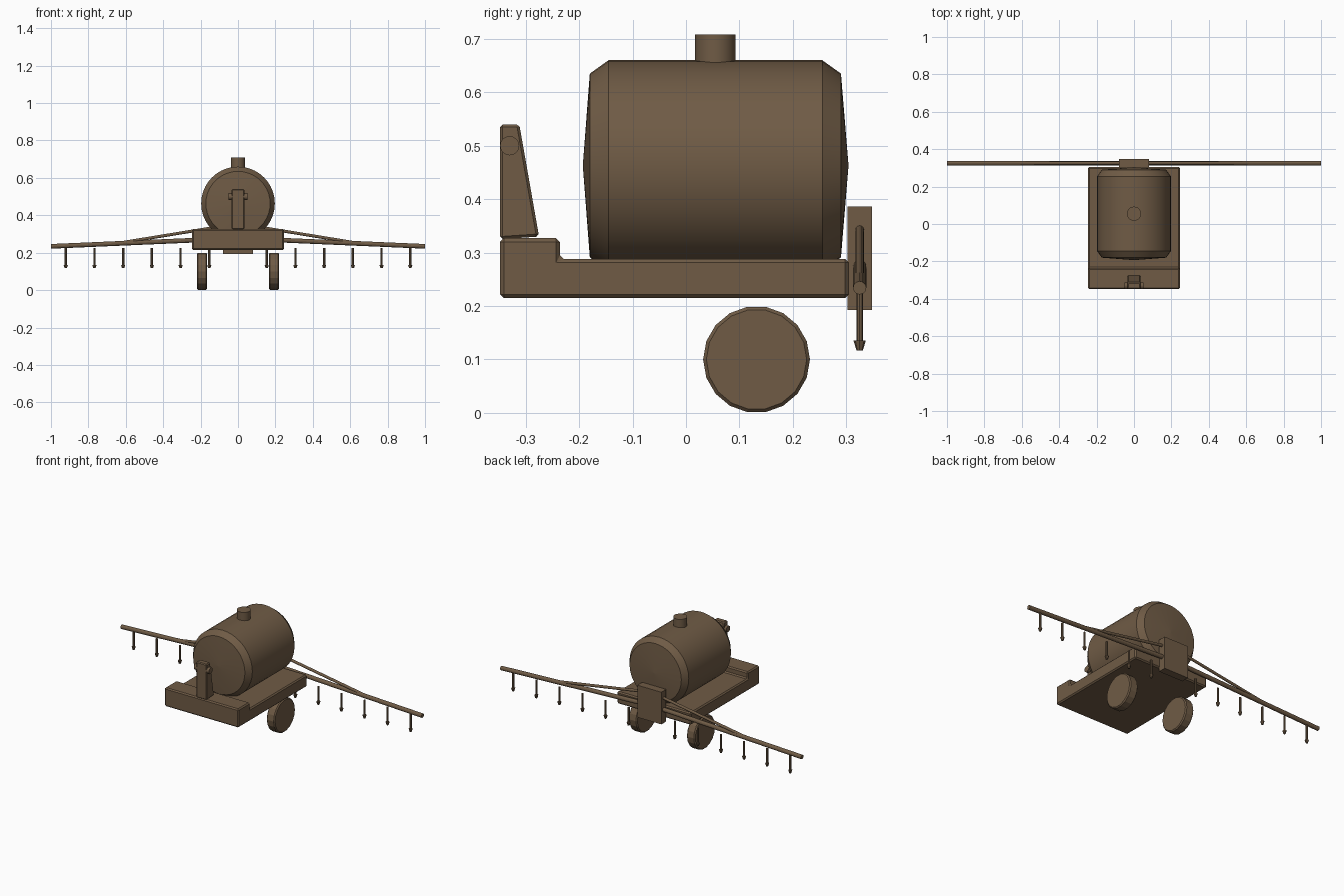
import bpy, bmesh, math
from mathutils import Vector

if "Cube" in bpy.data.objects:
    bpy.data.objects.remove(bpy.data.objects["Cube"])

brown = bpy.data.materials.new("drab_brown")
brown.diffuse_color = (0.16, 0.105, 0.06, 1)
brown.use_nodes = True
brown.node_tree.nodes["Principled BSDF"].inputs["Base Color"].default_value = brown.diffuse_color


def finish(name, bm, bevel=0, smooth=False):
    bmesh.ops.recalc_face_normals(bm, faces=bm.faces)
    mesh = bpy.data.meshes.new(name)
    bm.to_mesh(mesh)
    bm.free()
    mesh.materials.append(brown)
    ob = bpy.data.objects.new(name, mesh)
    bpy.context.collection.objects.link(ob)
    if bevel:
        mod = ob.modifiers.new("bevel", 'BEVEL')
        mod.width, mod.segments = bevel, 1
        mod.limit_method, mod.angle_limit = 'ANGLE', math.radians(40)
    if smooth:
        bpy.ops.object.select_all(action='DESELECT')
        ob.select_set(True)
        bpy.context.view_layer.objects.active = ob
        bpy.ops.object.shade_smooth_by_angle(angle=math.radians(25))
    return ob


def side_profile(name, pts, half_width, bevel=0):
    """Extrude a (y, z) outline across x."""
    bm = bmesh.new()
    face = bm.faces.new([bm.verts.new((-half_width, y, z)) for y, z in pts])
    geo = bmesh.ops.extrude_face_region(bm, geom=[face])["geom"]
    bmesh.ops.translate(bm, vec=(2 * half_width, 0, 0),
                        verts=[v for v in geo if isinstance(v, bmesh.types.BMVert)])
    return finish(name, bm, bevel)


def turned(name, start, end, profile, sides=12, bevel=0, smooth=True):
    """Rings of (fraction, radius) along the line from start to end."""
    a, b = Vector(start), Vector(end)
    rot = (b - a).to_track_quat('Z', 'Y')
    bm = bmesh.new()
    rings = []
    for t, r in profile:
        c = a.lerp(b, t)
        rings.append([bm.verts.new(c + rot @ Vector((r * math.cos(k * math.tau / sides),
                                                     r * math.sin(k * math.tau / sides), 0)))
                      for k in range(sides)])
    for low, high in zip(rings, rings[1:]):
        for k in range(sides):
            n = (k + 1) % sides
            bm.faces.new((low[k], low[n], high[n], high[k]))
    bm.faces.new(rings[0])
    bm.faces.new(rings[-1])
    return finish(name, bm, bevel, smooth)


def rod(name, start, end, r, **kw):
    return turned(name, start, end, [(0, r), (1, r)], **kw)


# Chassis with raised front step
side_profile("chassis", [(-0.348, 0.215), (0.305, 0.215), (0.305, 0.288),
                         (-0.236, 0.288), (-0.236, 0.327), (-0.348, 0.327)], 0.246, 0.007)

# Tank with chamfered shoulders and shallow cone ends, plus filler cap
y0, y1 = -0.193, 0.304
turned("tank", (0, y0, 0.463), (0, y1, 0.463),
       [((y - y0) / (y1 - y0), r) for y, r in
        [(y0, 0.002), (-0.18, 0.172), (-0.145, 0.197),
         (0.255, 0.197), (0.29, 0.172), (y1, 0.002)]], sides=40)
rod("filler_cap", (0, 0.055, 0.62), (0, 0.055, 0.708), 0.038, sides=24)

# Tapered hitch post with cross pin
side_profile("hitch_post", [(-0.348, 0.325), (-0.275, 0.33),
                            (-0.312, 0.54), (-0.348, 0.54)], 0.035, 0.005)
rod("hitch_pin", (-0.05, -0.33, 0.5), (0.05, -0.33, 0.5), 0.018, sides=16)

# Rear boom mount
side_profile("boom_mount", [(0.302, 0.193), (0.348, 0.193),
                            (0.348, 0.386), (0.302, 0.386)], 0.08)

BOOM_Y = 0.325
for side, s in (("left", -1), ("right", 1)):
    # Wheel
    rod(side + "_wheel", (s * 0.165, 0.132, 0.1), (s * 0.22, 0.132, 0.1), 0.1,
        sides=18, bevel=0.006, smooth=False)
    # Spray boom and its upper brace
    rod(side + "_boom", (0, BOOM_Y, 0.277), (s * 1.0, BOOM_Y, 0.234), 0.0125)
    rod(side + "_brace", (s * 0.04, BOOM_Y, 0.349), (s * 0.64, BOOM_Y, 0.251), 0.008)
    # Hanging nozzles with flared tips
    for i in range(1, 7):
        x = s * i * 0.1535
        turned(f"{side}_nozzle_{i}", (x, BOOM_Y, 0.225), (x, BOOM_Y, 0.117),
               [(0, 0.006), (0.83, 0.006), (0.83, 0.0115), (1, 0.006)], sides=8)
